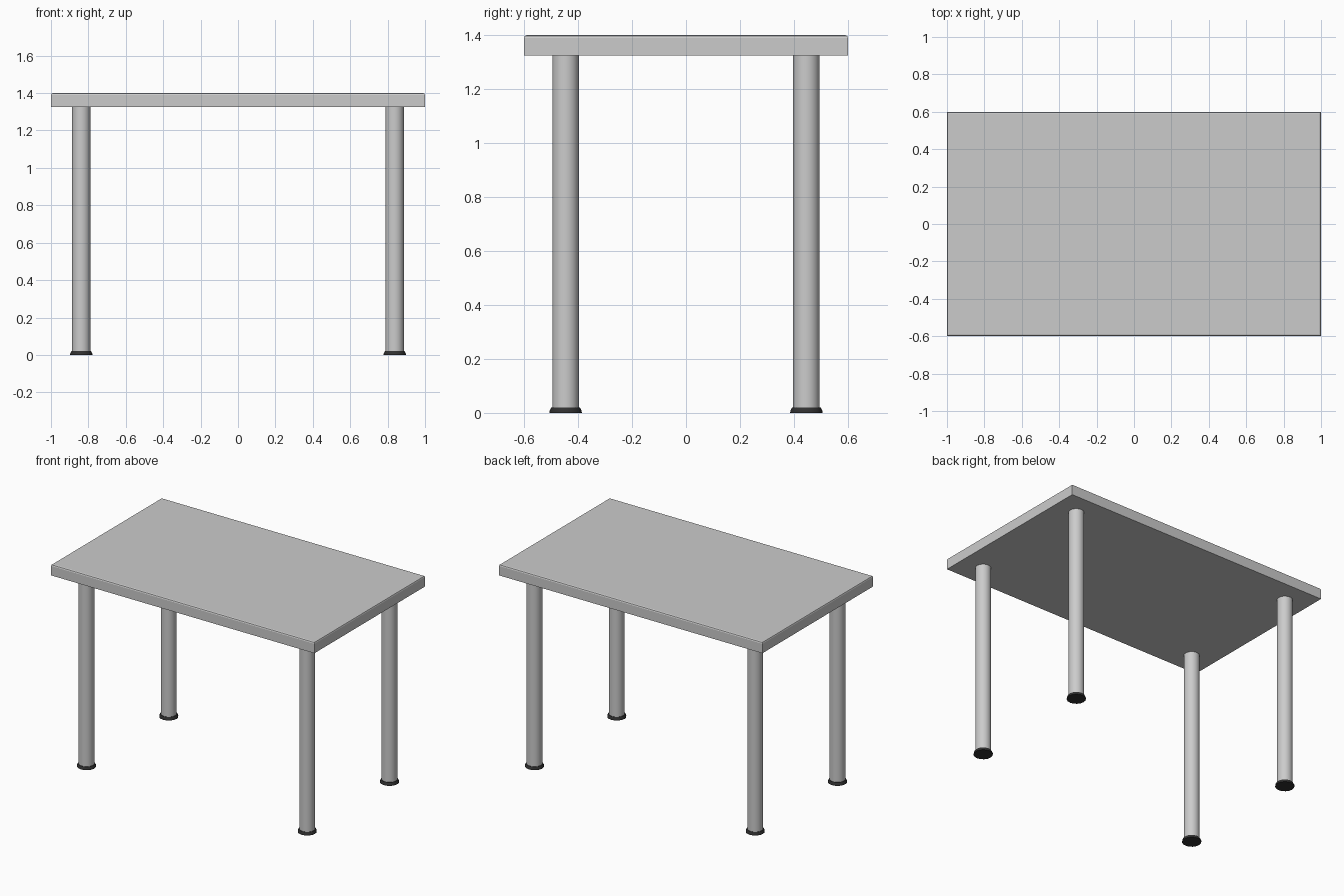
import bpy, bmesh, math

cube = bpy.data.objects.get("Cube")
if cube:
    bpy.data.objects.remove(cube, do_unlink=True)


def material(name, color):
    mat = bpy.data.materials.new(name)
    mat.use_nodes = True
    mat.diffuse_color = color
    mat.node_tree.nodes["Principled BSDF"].inputs["Base Color"].default_value = color
    return mat


GREY = material("light grey", (0.6, 0.6, 0.6, 1))
BLACK = material("black rubber", (0.03, 0.03, 0.03, 1))

LENGTH, WIDTH, HEIGHT, THICK = 2.0, 1.2, 1.4, 0.075
UNDERSIDE = HEIGHT - THICK
FOOT_H = 0.02


def add_object(name, bm, mat):
    mesh = bpy.data.meshes.new(name)
    bm.normal_update()
    bm.to_mesh(mesh)
    bm.free()
    mesh.materials.append(mat)
    obj = bpy.data.objects.new(name, mesh)
    bpy.context.collection.objects.link(obj)
    return obj


def turned(name, profile, x, y, mat, sides):
    """Closed upright solid from (radius, height) rings."""
    bm = bmesh.new()
    rings = []
    for r, z in profile:
        angles = [math.tau * i / sides for i in range(sides)]
        rings.append([bm.verts.new((r * math.cos(a), r * math.sin(a), z)) for a in angles])
    for low, high in zip(rings, rings[1:]):
        for i in range(sides):
            j = (i + 1) % sides
            bm.faces.new((low[i], low[j], high[j], high[i]))
    bm.faces.new(rings[0][::-1])
    bm.faces.new(rings[-1])
    obj = add_object(name, bm, mat)
    obj.location = (x, y, 0)
    bpy.ops.object.select_all(action="DESELECT")
    obj.select_set(True)
    bpy.context.view_layer.objects.active = obj
    bpy.ops.object.shade_smooth_by_angle(angle=math.radians(30))
    return obj


# Tabletop: slab with its upper rim chamfered
bm = bmesh.new()
bmesh.ops.create_cube(bm, size=1)
for v in bm.verts:
    v.co = (v.co.x * LENGTH, v.co.y * WIDTH, UNDERSIDE + (v.co.z + 0.5) * THICK)
rim = [e for e in bm.edges if all(v.co.z > HEIGHT - 0.01 for v in e.verts)]
bmesh.ops.bevel(bm, geom=rim, offset=0.01, segments=2, profile=0.5, affect="EDGES")
add_object("tabletop", bm, GREY)

# Four round legs on flared rubber feet
for front, y in (("front", -0.446), ("back", 0.446)):
    for side, x in (("right", -0.838), ("left", 0.838)):
        turned(f"{front}_{side}_leg", [(0.049, FOOT_H), (0.049, UNDERSIDE)], x, y, GREY, 32)
        turned(f"{front}_{side}_foot",
               [(0.06, 0), (0.059, 0.008), (0.053, FOOT_H)], x, y, BLACK, 16)
